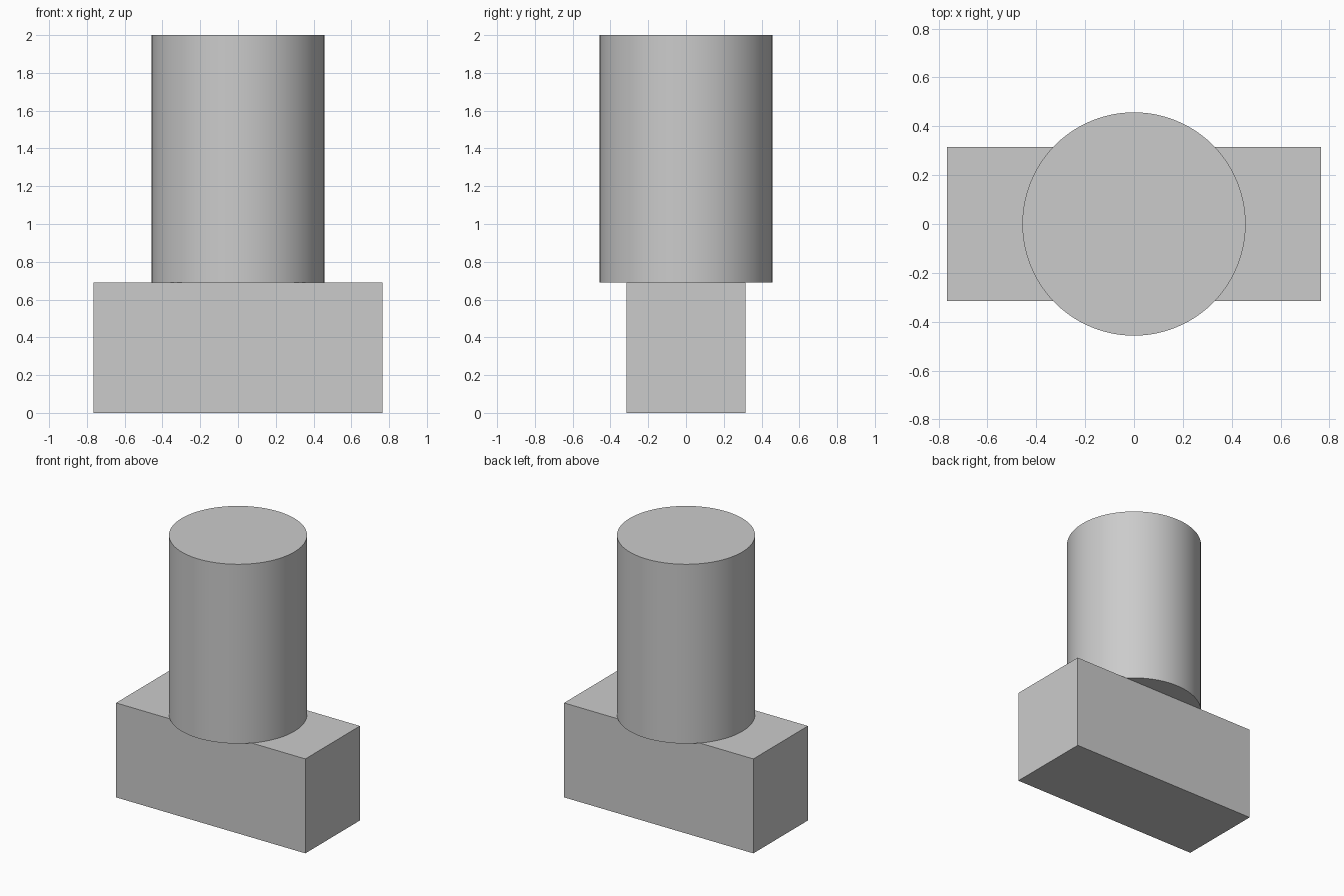
import bpy
import math

default = bpy.data.objects.get("Cube")
if default:
    bpy.data.objects.remove(default, do_unlink=True)

BASE_SIZE = (1.53, 0.63, 0.69)
RADIUS = 0.457
TOP = 2.0

# Single plain grey
grey = bpy.data.materials.new("plain_grey")
grey.use_nodes = True
colour = (0.6, 0.6, 0.6, 1)
grey.diffuse_color = colour
grey.node_tree.nodes["Principled BSDF"].inputs["Base Color"].default_value = colour


def finish(name):
    obj = bpy.context.object
    obj.name = name
    obj.data.materials.append(grey)
    bpy.ops.object.transform_apply(location=False, rotation=False, scale=True)
    return obj


# Rectangular base block
bpy.ops.mesh.primitive_cube_add(size=1, location=(0, 0, BASE_SIZE[2] / 2))
bpy.context.object.scale = BASE_SIZE
finish("base_block")

# Upright cylinder standing on the block, overhanging front and back
height = TOP - BASE_SIZE[2]
bpy.ops.mesh.primitive_cylinder_add(
    vertices=96, radius=RADIUS, depth=height,
    location=(0, 0, BASE_SIZE[2] + height / 2))
finish("upright_cylinder")
bpy.ops.object.shade_smooth_by_angle(angle=math.radians(30))
